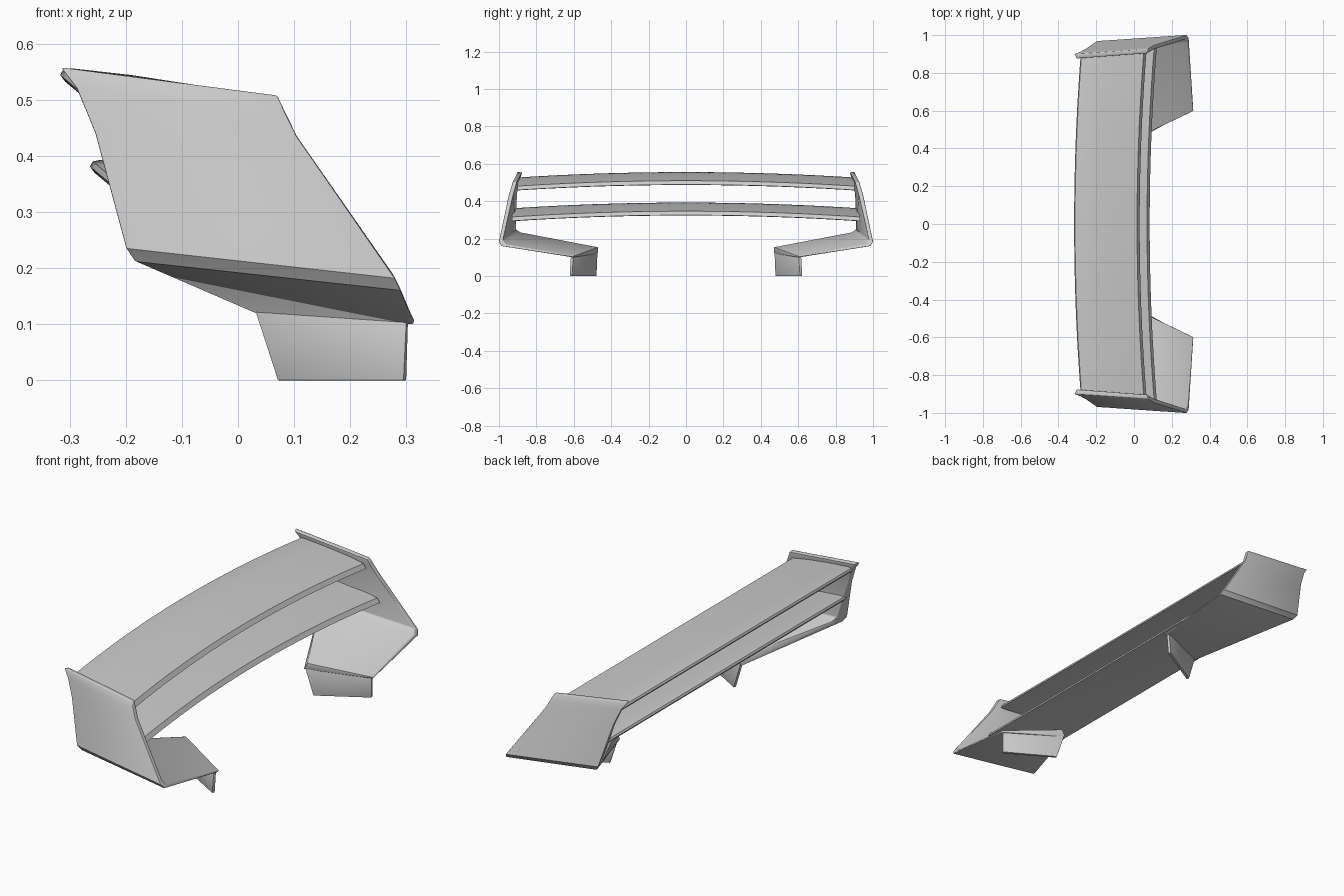
import bpy, bmesh, math

cube = bpy.data.objects.get("Cube")
if cube:
    bpy.data.objects.remove(cube)

grey = bpy.data.materials.new("plain_grey")
grey.use_nodes = True
colour = (0.6, 0.6, 0.6, 1)
grey.diffuse_color = colour
grey.node_tree.nodes["Principled BSDF"].inputs["Base Color"].default_value = colour


def loft(name, rings, bevel=0.0):
    """Skin a list of equal closed rings, cap both ends, soften the corners."""
    bm = bmesh.new()
    rows = [[bm.verts.new(p) for p in ring] for ring in rings]
    n = len(rows[0])
    for a, b in zip(rows, rows[1:]):
        for i in range(n):
            j = (i + 1) % n
            bm.faces.new((a[i], a[j], b[j], b[i]))
    bm.faces.new(rows[0])
    bm.faces.new(rows[-1])
    bmesh.ops.recalc_face_normals(bm, faces=bm.faces)
    if bevel:
        sharp = [e for e in bm.edges if e.calc_face_angle(0) > math.radians(50)]
        bmesh.ops.bevel(bm, geom=sharp, offset=bevel, segments=2,
                        profile=0.5, affect='EDGES', clamp_overlap=True)
    mesh = bpy.data.meshes.new(name)
    bm.to_mesh(mesh)
    bm.free()
    obj = bpy.data.objects.new(name, mesh)
    mesh.materials.append(grey)
    bpy.context.collection.objects.link(obj)
    bpy.ops.object.select_all(action='DESELECT')
    obj.select_set(True)
    bpy.context.view_layer.objects.active = obj
    bpy.ops.object.shade_smooth_by_angle(angle=math.radians(40))
    return obj


# Wing section (x, z): rounded nose, gently sloping top, blunt tail
section = [(-.297, .556), (-.312, .553), (-.317, .544), (-.308, .532),
           (-.285, .521), (-.14, .502), (.01, .487), (.03, .489),
           (.016, .510), (-.08, .527), (-.19, .544)]


def wing(name, half_span, dx, dz, steps=24):
    rings = []
    for k in range(steps + 1):
        t = 2 * k / steps - 1
        bow = (t * half_span / 0.9) ** 2
        rings.append([(x + dx + .035 * bow, t * half_span, z + dz - .029 * bow)
                      for x, z in section])
    loft(name, rings)


wing("upper_wing", .902, 0, 0)
wing("lower_wing", .93, .053, -.163)

# Rings run: outer front, outer back, inner back, inner front
plate = [
    [(-.317, .900, .558), (.070, .925, .508), (.070, .903, .505), (-.305, .875, .554)],
    [(-.288, .912, .520), (.084, .934, .478), (.084, .911, .475), (-.280, .887, .518)],
    [(-.255, .929, .440), (.105, .947, .435), (.105, .924, .432), (-.250, .904, .440)],
    [(-.200, .968, .235), (.280, 1.001, .182), (.274, .979, .192), (-.185, .908, .250)],
    [(-.185, .955, .212), (.291, .985, .160), (.285, .962, .170), (-.172, .885, .234)],
    [(.028, .470, .120), (.313, .600, .099), (.315, .598, .108), (.048, .470, .155)],
]
foot = [
    [(.030, .484, .126), (.300, .616, .105), (.303, .603, .103), (.035, .473, .126)],
    [(.071, .490, .000), (.295, .622, .000), (.300, .609, .000), (.075, .478, .000)],
]

# Mirrored end plates with folded-in arms, and the feet below them
for side, s in (("front", -1), ("back", 1)):
    for part, rings, bevel in (("end_plate", plate, .004), ("foot", foot, .001)):
        loft(f"{side}_{part}", [[(x, s * y, z) for x, y, z in r] for r in rings], bevel)
